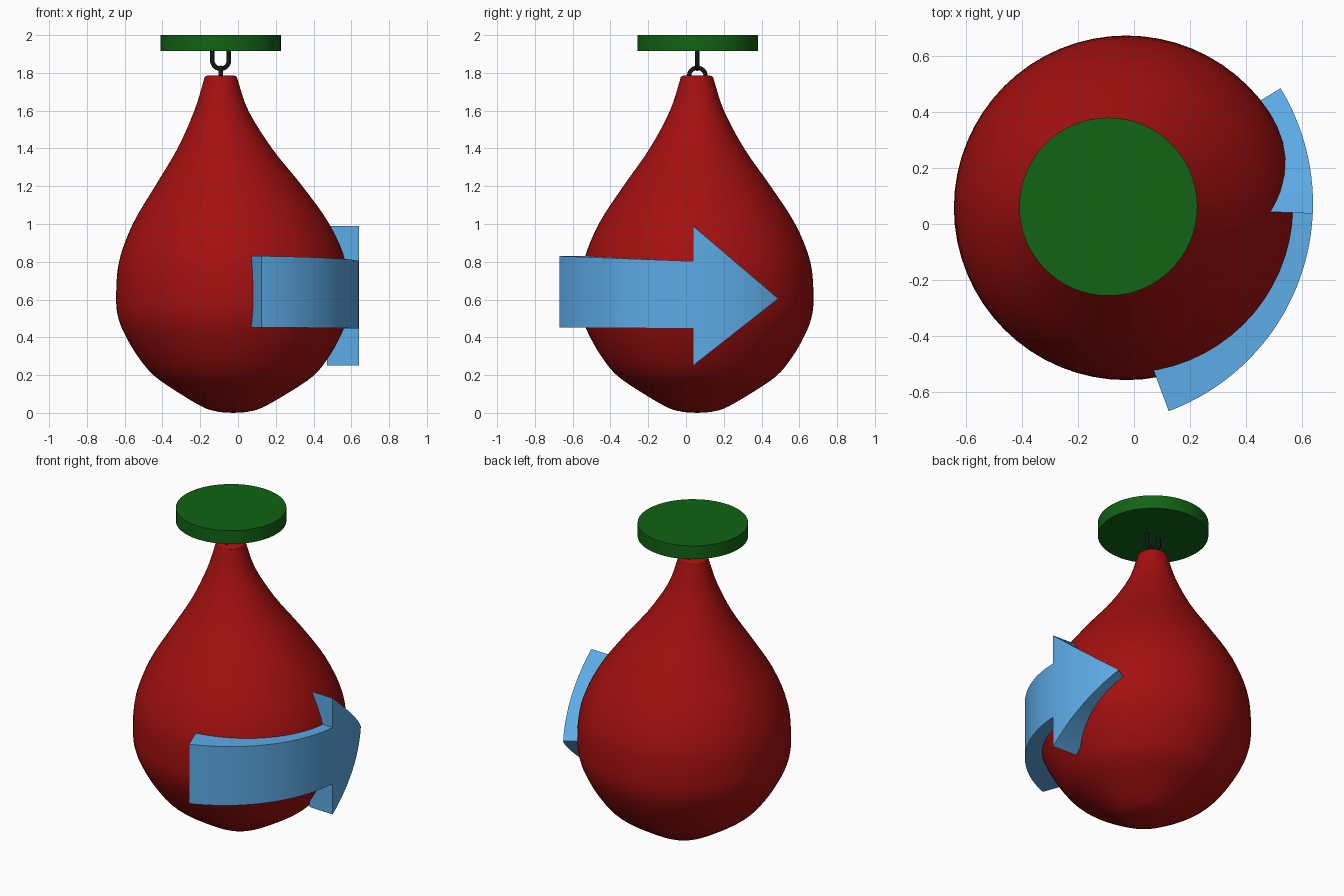
import bpy, bmesh, math
from mathutils import Vector

if "Cube" in bpy.data.objects:
    bpy.data.objects.remove(bpy.data.objects["Cube"])


def material(name, rgb):
    m = bpy.data.materials.new(name)
    m.diffuse_color = (*rgb, 1)
    m.use_nodes = True
    m.node_tree.nodes["Principled BSDF"].inputs["Base Color"].default_value = m.diffuse_color
    return m


RED = material("red_leather", (0.37, 0.005, 0.005))
GREEN = material("green_paint", (0.006, 0.125, 0.007))
BLUE = material("blue_arrow", (0.11, 0.41, 0.80))
BLACK = material("black_metal", (0.006, 0.008, 0.008))


def finish(ob, mat, angle=35):
    ob.data.materials.append(mat)
    bpy.ops.object.select_all(action='DESELECT')
    ob.select_set(True)
    bpy.context.view_layer.objects.active = ob
    bpy.ops.object.shade_smooth_by_angle(angle=math.radians(angle))


def from_bmesh(name, bm, mat, angle=35):
    bmesh.ops.recalc_face_normals(bm, faces=bm.faces)
    me = bpy.data.meshes.new(name)
    bm.to_mesh(me)
    bm.free()
    ob = bpy.data.objects.new(name, me)
    bpy.context.collection.objects.link(ob)
    finish(ob, mat, angle)
    return ob


def catmull(pts, steps):
    """Smooth curve through a few control points."""
    p = [Vector(q) for q in pts]
    p = [2 * p[0] - p[1]] + p + [2 * p[-1] - p[-2]]
    out = []
    for a, b, c, d in zip(p, p[1:], p[2:], p[3:]):
        for i in range(steps):
            t = i / steps
            out.append(0.5 * (2 * b + (c - a) * t + (2 * a - 5 * b + 4 * c - d) * t ** 2
                              + (3 * b - a - 3 * c + d) * t ** 3))
    return out + [p[-2]]


# Bag: round sections (radius, height, centre x), leaning slightly towards the neck
profile = [(0.07, 0.004, -0.026), (0.15, 0.026, -0.026), (0.28, 0.1, -0.024), (0.42, 0.195, -0.022),
           (0.50, 0.29, -0.024), (0.565, 0.4, -0.026), (0.605, 0.5, -0.028), (0.617, 0.61, -0.028),
           (0.60, 0.8, -0.03), (0.52, 1.0, -0.037), (0.39, 1.2, -0.049), (0.25, 1.4, -0.07),
           (0.143, 1.6, -0.088), (0.092, 1.755, -0.091), (0.085, 1.778, -0.091),
           (0.07, 1.786, -0.091)]
N = 64
bm = bmesh.new()
rings = []
for r, z, cx in catmull(profile, 4):
    rings.append([bm.verts.new((cx + r * math.cos(2 * math.pi * i / N),
                                0.058 + r * math.sin(2 * math.pi * i / N), z)) for i in range(N)])
for a, b in zip(rings, rings[1:]):
    for i in range(N):
        j = (i + 1) % N
        bm.faces.new((a[i], a[j], b[j], b[i]))
for ring, z, cx in ((rings[0], 0.0, -0.026), (rings[-1], 1.787, -0.091)):
    tip = bm.verts.new((cx, 0.058, z))
    for i in range(N):
        bm.faces.new((ring[i], ring[(i + 1) % N], tip))
from_bmesh("bag", bm, RED, 60)

# Ceiling plate
bpy.ops.mesh.primitive_cylinder_add(vertices=64, radius=0.319, depth=0.085,
                                    location=(-0.092, 0.062, 1.9575))
plate = bpy.context.object
plate.name = "ceiling_plate"
finish(plate, GREEN)


# Two interlocking hanger loops: each a half ring with straight legs
def hanger(name, axis, arc_z, leg_z, radius, flip):
    path = [(radius, leg_z)]
    path += [(radius * math.cos(math.pi * i / 16), arc_z + flip * radius * math.sin(math.pi * i / 16))
             for i in range(17)]
    path += [(-radius, leg_z)]
    cu = bpy.data.curves.new(name, 'CURVE')
    cu.dimensions = '3D'
    cu.bevel_depth = 0.012
    cu.bevel_resolution = 3
    cu.use_fill_caps = True
    sp = cu.splines.new('POLY')
    sp.points.add(len(path) - 1)
    for pt, (u, z) in zip(sp.points, path):
        pt.co = (-0.092 + u * axis[0], 0.06 + u * axis[1], z, 1)
    cu.materials.append(BLACK)
    bpy.context.collection.objects.link(bpy.data.objects.new(name, cu))


hanger("upper_hook", (1, 0), 1.866, 1.925, 0.044, -1)
hanger("lower_loop", (0, 1), 1.783, 1.765, 0.044, 1)

# Curved arrow: shaft and head are bands between two concentric arcs
CX, CY, R_OUT, R_IN = -0.152, 0.073, 0.793, 0.625
START, BASE, TIP = (math.radians(a) for a in (-69.6, -2.6, 31.4))


def station(angle, low, high):
    c, s = math.cos(angle), math.sin(angle)
    return [(CX + r * c, CY + r * s, z)
            for r, z in ((R_IN, low), (R_OUT, low), (R_OUT, high), (R_IN, high))]


def band(bm, a0, a1, low0, low1, high0, high1, steps):
    prev = None
    for i in range(steps + 1):
        a = a0 + (a1 - a0) * i / steps
        # heights run straight when seen from the side
        t = (math.sin(a) - math.sin(a0)) / (math.sin(a1) - math.sin(a0))
        quad = [bm.verts.new(p) for p in station(a, low0 + (low1 - low0) * t,
                                                 high0 + (high1 - high0) * t)]
        if prev:
            for k in range(4):
                bm.faces.new((prev[k], prev[(k + 1) % 4], quad[(k + 1) % 4], quad[k]))
        if i in (0, steps):
            bm.faces.new(quad)
        prev = quad


for name, args in (("arrow_shaft", (START, BASE, 0.452, 0.446, 0.83, 0.803, 24)),
                   ("arrow_head", (BASE, TIP, 0.25, 0.603, 0.99, 0.607, 14))):
    bm = bmesh.new()
    band(bm, *args)
    from_bmesh(name, bm, BLUE)
